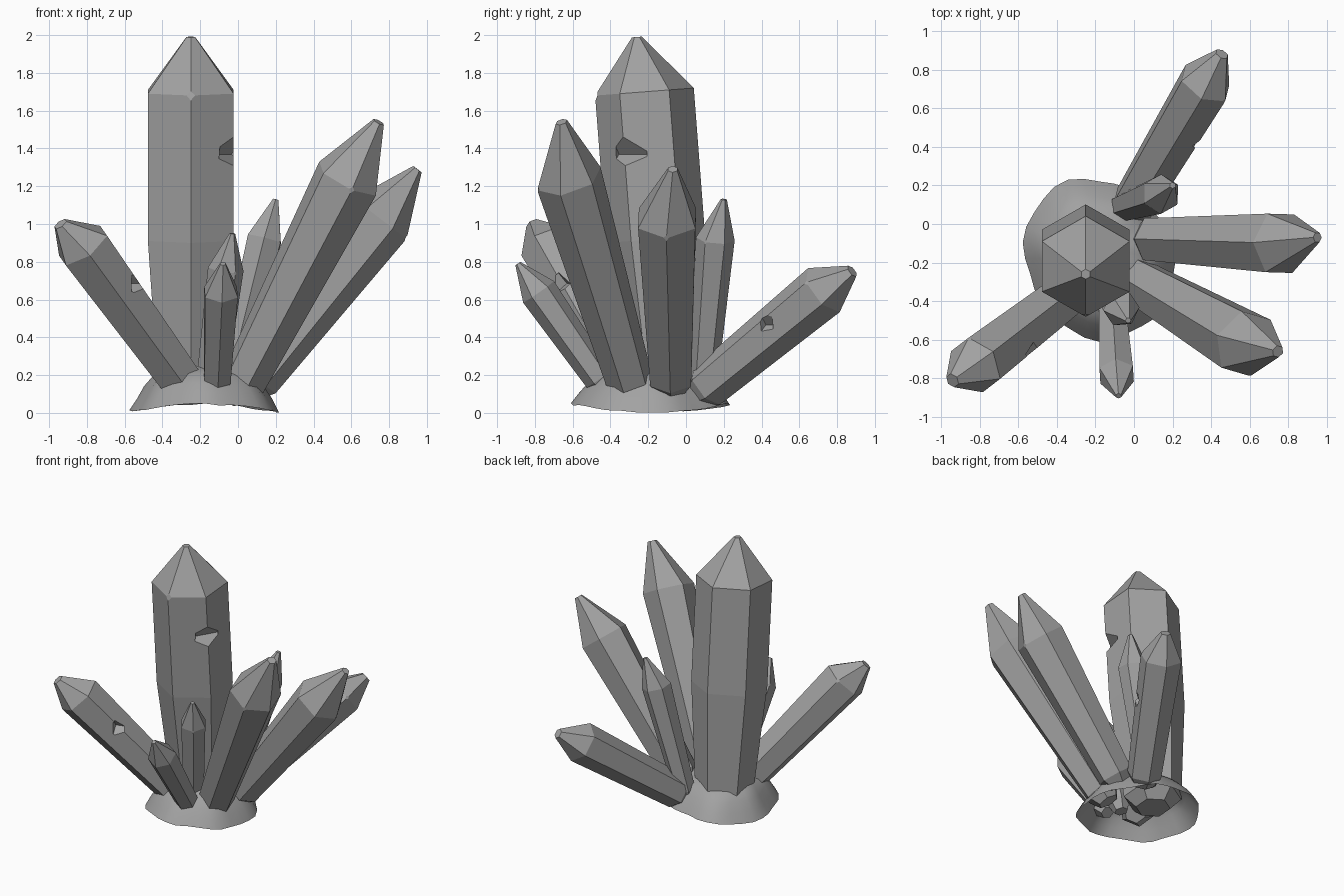
import bpy, bmesh, math, random
from mathutils import Vector, Matrix

random.seed(4)
if "Cube" in bpy.data.objects:
    bpy.data.objects.remove(bpy.data.objects["Cube"], do_unlink=True)

GREY = (0.36, 0.36, 0.36, 1)
stone = bpy.data.materials.new("stone grey")
stone.use_nodes = True
stone.diffuse_color = GREY
stone.node_tree.nodes["Principled BSDF"].inputs["Base Color"].default_value = GREY


def make_object(name, bm):
    bmesh.ops.recalc_face_normals(bm, faces=bm.faces[:])
    mesh = bpy.data.meshes.new(name)
    bm.to_mesh(mesh)
    bm.free()
    mesh.materials.append(stone)
    ob = bpy.data.objects.new(name, mesh)
    bpy.context.collection.objects.link(ob)
    return ob


def crystal(name, base, shoulder, tip, r_base, r_top, roll=0, belly=None, nick=0, blunt=0.16):
    """Six-sided column with a pointed, slightly blunted end."""
    base, shoulder, tip = Vector(base), Vector(shoulder), Vector(tip)
    d = (shoulder - base).normalized()
    side = d.cross(Vector((0, 0, 1))).normalized()
    up = side.cross(d)
    bm = bmesh.new()

    def ring(c, r):
        angles = [math.radians(roll + 60 * i) for i in range(6)]
        return [bm.verts.new(c + r * (math.cos(a) * up + math.sin(a) * side)) for a in angles]

    rings = [ring(base - d * 0.08, r_base * 0.6), ring(base, r_base)]
    if belly:
        rings.append(ring(base.lerp(shoulder, belly), r_top))
    rings += [ring(shoulder, r_top), ring(tip, r_top * blunt)]
    for lower, upper in zip(rings, rings[1:]):
        for i in range(6):
            j = (i + 1) % 6
            bm.faces.new((lower[i], lower[j], upper[j], upper[i]))
    bm.faces.new(rings[0][::-1])
    bm.faces.new(rings[-1])
    # tiny worn corner on the shoulder
    bmesh.ops.bevel(bm, geom=[rings[-2][nick]], offset=r_top * 0.1,
                    affect='VERTICES', segments=1)
    return make_object(name, bm)


def chip(ob, centre, size, turn):
    """Break a small V-shaped notch out of a crystal edge."""
    bm = bmesh.new()
    bmesh.ops.create_cube(bm, size=size, matrix=Matrix.Translation(centre)
                          @ Matrix.Rotation(turn, 4, 'Z') @ Matrix.Rotation(0.7, 4, 'X'))
    cutter = make_object("chip_cutter", bm)
    cutter.hide_render = True
    mod = ob.modifiers.new("chip", 'BOOLEAN')
    mod.operation = 'DIFFERENCE'
    mod.object = cutter
    bpy.context.view_layer.update()
    dg = bpy.context.evaluated_depsgraph_get()
    mesh = bpy.data.meshes.new_from_object(ob.evaluated_get(dg))
    ob.modifiers.clear()
    ob.data = mesh
    bpy.data.objects.remove(cutter, do_unlink=True)


# Crystals
main = crystal("main_crystal", (-0.25, -0.1, 0.14), (-0.25, -0.22, 1.7),
               (-0.25, -0.26, 1.99), 0.2, 0.262, belly=0.5, nick=3, blunt=0.1)
left = crystal("front_left_crystal", (-0.3, -0.33, 0.17), (-0.82, -0.73, 0.885),
               (-0.94, -0.81, 1.0), 0.125, 0.155, nick=1, blunt=0.25)
crystal("front_right_crystal", (0.03, -0.3, 0.17), (0.58, -0.62, 1.24),
        (0.745, -0.66, 1.54), 0.125, 0.18, roll=12, nick=2, blunt=0.18)
crystal("right_crystal", (0.1, -0.08, 0.18), (0.755, -0.1, 1.03),
        (0.95, -0.07, 1.29), 0.125, 0.175, nick=3)
back = crystal("back_crystal", (0.0, 0.11, 0.14), (0.37, 0.73, 0.65),
               (0.455, 0.88, 0.75), 0.12, 0.145, roll=10, nick=1, blunt=0.25)
crystal("small_back_crystal", (-0.05, 0.09, 0.16), (0.14, 0.155, 0.92),
        (0.2, 0.2, 1.13), 0.075, 0.103, roll=10, nick=2)
crystal("small_front_crystal", (-0.11, -0.46, 0.18), (-0.09, -0.78, 0.64),
        (-0.08, -0.89, 0.79), 0.08, 0.1, nick=1)
crystal("inner_front_crystal", (-0.14, -0.33, 0.17), (-0.065, -0.44, 0.76),
        (-0.03, -0.5, 0.95), 0.08, 0.095, nick=3)

# Broken notches
chip(main, (0.03, -0.34, 1.38), 0.18, math.radians(60))
chip(left, (-0.53, -0.67, 0.69), 0.075, 0.3)
chip(back, (0.34, 0.42, 0.47), 0.07, 0.9)

# Flared rock skirt, hollow underneath, lowest at its two sides
bm = bmesh.new()
SEG = 32
profile = [(1.0, 0.0), (0.9, 0.07), (0.8, 0.13), (0.68, 0.19), (0.4, 0.24)]
rows = []
for k, (s, z) in enumerate(profile):
    row = []
    for i in range(SEG):
        a = 2 * math.pi * i / SEG
        wave = 1 - 0.05 * math.sin(2 * a) + 0.02 * math.sin(3 * a + 1) + 0.025 * math.sin(7 * a)
        lift = (0.02 - 0.02 * math.cos(2 * a)) * (1 - k / 4)
        lift += random.uniform(0, 0.012)
        row.append(bm.verts.new((-0.18 + 0.39 * s * wave * math.cos(a),
                                 -0.18 + 0.415 * s * wave * math.sin(a), z + lift)))
    rows.append(row)
for lower, upper in zip(rows, rows[1:]):
    for i in range(SEG):
        j = (i + 1) % SEG
        bm.faces.new((lower[i], lower[j], upper[j], upper[i]))
top = bm.verts.new((-0.18, -0.18, 0.26))
for i in range(SEG):
    bm.faces.new((rows[-1][i], rows[-1][(i + 1) % SEG], top))
skirt = make_object("rock_base", bm)
for poly in skirt.data.polygons:
    poly.use_smooth = True
